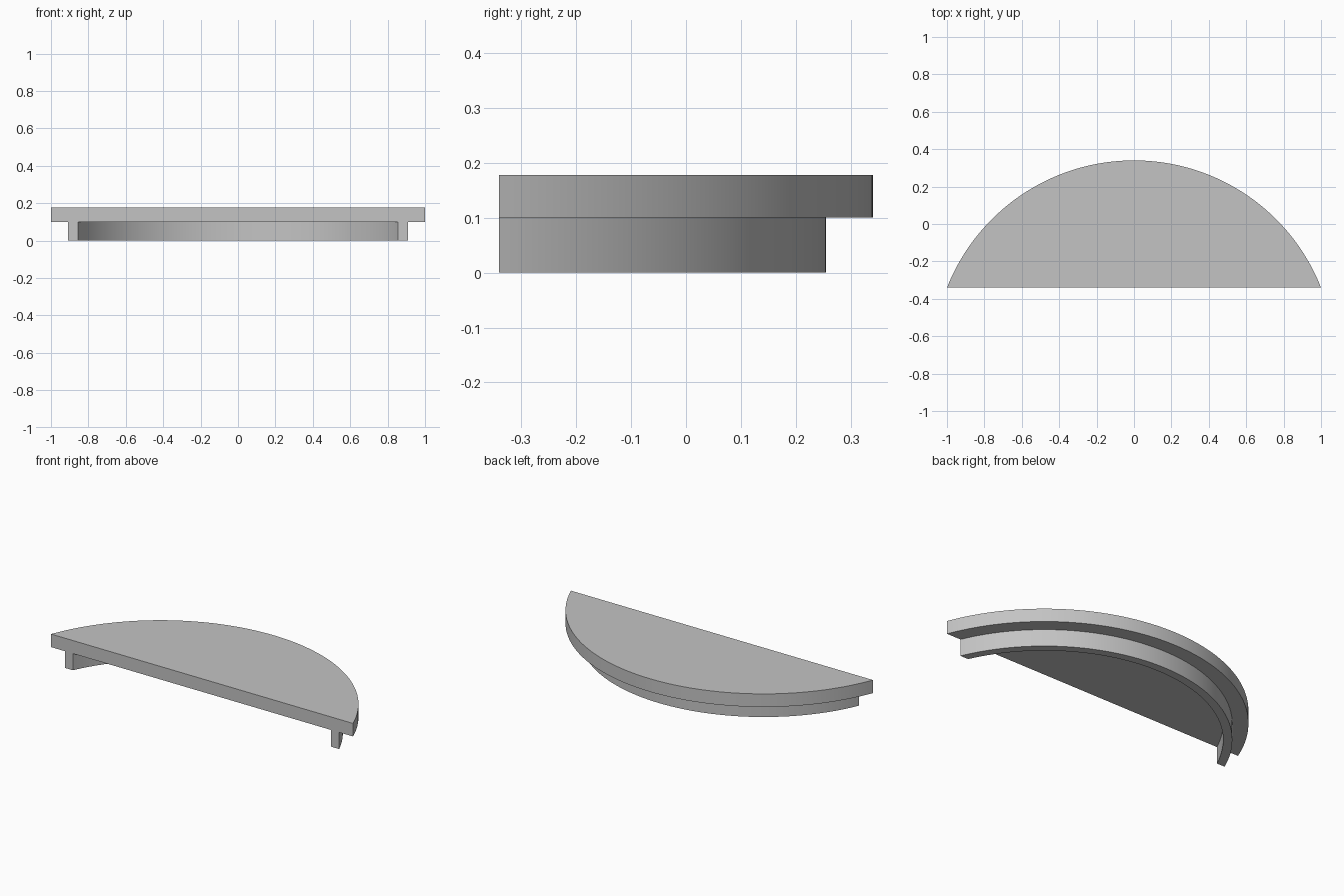
import bpy, bmesh, math

cube = bpy.data.objects.get("Cube")
if cube:
    bpy.data.objects.remove(cube, do_unlink=True)

grey = bpy.data.materials.new("plain_grey")
grey.use_nodes = True
colour = (0.55, 0.55, 0.55, 1)
grey.diffuse_color = colour
grey.node_tree.nodes["Principled BSDF"].inputs["Base Color"].default_value = colour

FRONT = -0.34            # flat front edge
CENTRE = -0.735          # arc centre on y
SEGMENTS = 96


def arc(radius):
    """Arc from right to left, cut off by the flat front edge."""
    start = math.asin((FRONT - CENTRE) / radius)
    step = (math.pi - 2 * start) / SEGMENTS
    return [(radius * math.cos(start + i * step),
             CENTRE + radius * math.sin(start + i * step))
            for i in range(SEGMENTS + 1)]


def extrude_outline(name, outline, bottom, top):
    bm = bmesh.new()
    face = bm.faces.new([bm.verts.new((x, y, bottom)) for x, y in outline])
    result = bmesh.ops.extrude_face_region(bm, geom=[face], use_keep_orig=True)
    verts = [v for v in result["geom"] if isinstance(v, bmesh.types.BMVert)]
    bmesh.ops.translate(bm, verts=verts, vec=(0, 0, top - bottom))
    bmesh.ops.recalc_face_normals(bm, faces=bm.faces)
    mesh = bpy.data.meshes.new(name)
    bm.to_mesh(mesh)
    bm.free()
    mesh.materials.append(grey)
    obj = bpy.data.objects.new(name, mesh)
    bpy.context.collection.objects.link(obj)
    bpy.ops.object.select_all(action="DESELECT")
    obj.select_set(True)
    bpy.context.view_layer.objects.active = obj
    bpy.ops.object.shade_smooth_by_angle(angle=math.radians(30))


# Solid segment-shaped plate on top
extrude_outline("top_plate", arc(1.075), 0.1, 0.178)

# Curved lip beneath, open at the front
extrude_outline("curved_lip", arc(0.99) + arc(0.942)[::-1], 0, 0.1)
